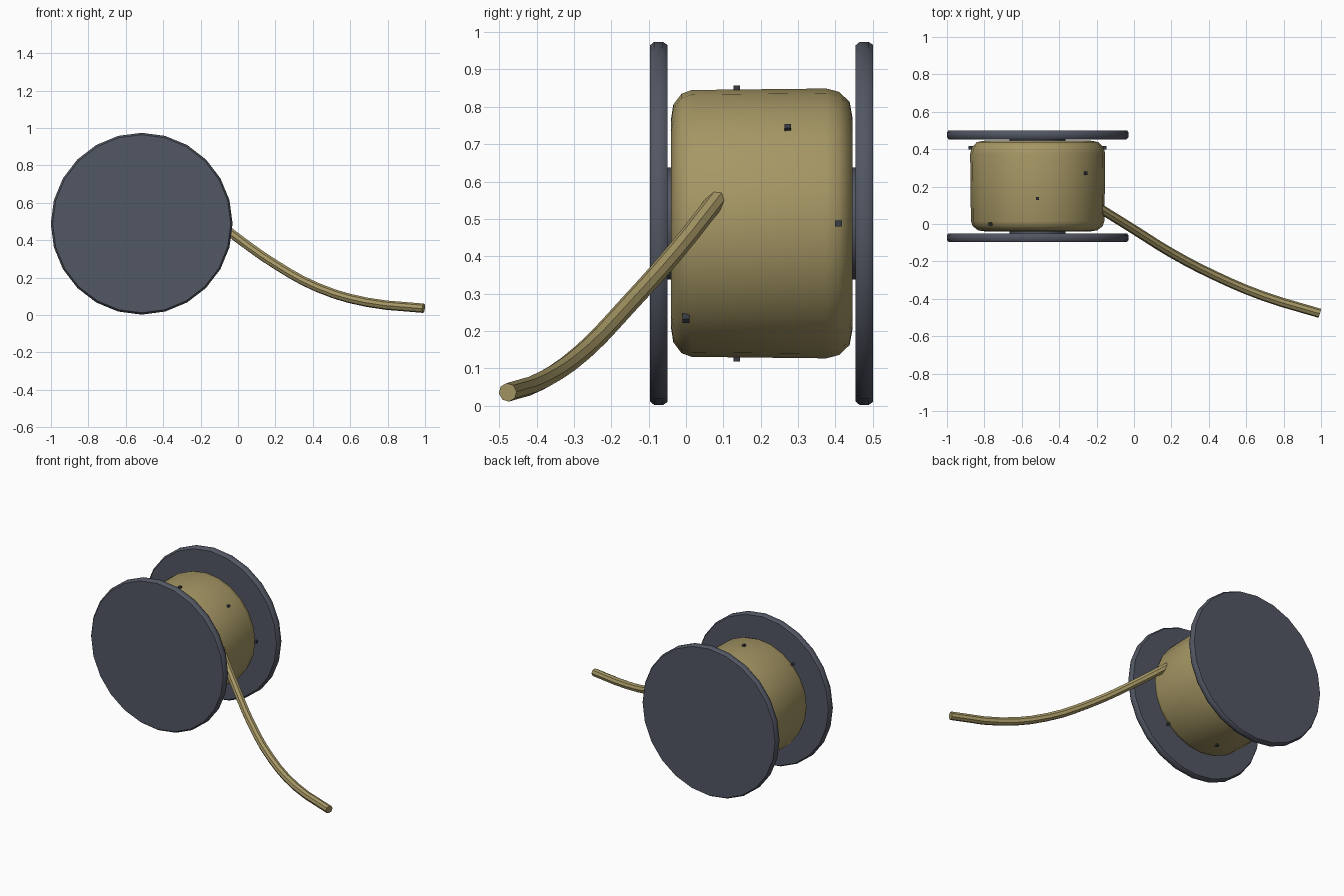
import bpy, bmesh, math
from mathutils import Matrix, Vector

if "Cube" in bpy.data.objects:
    bpy.data.objects.remove(bpy.data.objects["Cube"])

CX, CZ = -0.515, 0.488  # spool axis runs along y


def material(name, rgb):
    m = bpy.data.materials.new(name)
    m.diffuse_color = (*rgb, 1)
    m.use_nodes = True
    m.node_tree.nodes["Principled BSDF"].inputs["Base Color"].default_value = m.diffuse_color
    return m


slate = material("slate", (0.085, 0.095, 0.125))
gold = material("rope_gold", (0.38, 0.31, 0.13))
dark = material("dark_metal", (0.04, 0.045, 0.055))


def finish(bm, name, mat, smooth=True):
    bmesh.ops.recalc_face_normals(bm, faces=bm.faces)
    me = bpy.data.meshes.new(name)
    bm.to_mesh(me)
    bm.free()
    ob = bpy.data.objects.new(name, me)
    me.materials.append(mat)
    bpy.context.collection.objects.link(ob)
    if smooth:
        bpy.ops.object.select_all(action='DESELECT')
        bpy.context.view_layer.objects.active = ob
        ob.select_set(True)
        bpy.ops.object.shade_smooth_by_angle(angle=math.radians(40))
    return ob


def lathe(name, profile, sides, mat):
    """Closed turned solid from (radius, y) points around the spool axis."""
    bm = bmesh.new()
    rings = []
    for r, y in profile:
        rings.append([bm.verts.new((CX + r * math.cos(a), y, CZ + r * math.sin(a)))
                      for a in (math.tau * i / sides for i in range(sides))])
    for a, b in zip(rings, rings[1:]):
        for i in range(sides):
            j = (i + 1) % sides
            bm.faces.new((a[i], a[j], b[j], b[i]))
    bm.faces.new(rings[0])
    bm.faces.new(rings[-1])
    return finish(bm, name, mat)


# End discs
for name, y in (("front_flange", -0.097), ("back_flange", 0.453)):
    lathe(name, [(0.476, y), (0.486, y + 0.012), (0.486, y + 0.035), (0.478, y + 0.047)],
          24, slate)

# Wound rope drum with rounded shoulders, and the core joining the discs
lathe("wound_drum", [(0.28, -0.04), (0.318, -0.034), (0.347, -0.012), (0.357, 0.015),
                     (0.361, 0.375), (0.352, 0.41), (0.325, 0.438), (0.28, 0.446)], 24, gold)
lathe("core", [(0.15, -0.06), (0.15, 0.46)], 16, slate)

# Small pegs stepping along the drum as they go round it
bm = bmesh.new()
for k in range(8):
    a = math.tau * k / 8
    y = (0.408, 0.272, 0.136, 0.0)[k % 4]
    pos = Vector((CX + 0.357 * math.cos(a), y, CZ + 0.357 * math.sin(a)))
    bmesh.ops.create_cube(bm, size=1, matrix=Matrix.Translation(pos)
                          @ Matrix.Rotation(-a, 4, 'Y')
                          @ Matrix.Diagonal((0.024, 0.018, 0.016, 1)))
finish(bm, "pegs", dark, False)

# Loose rope tail trailing to the ground
path = [(-0.185, 0.085, 0.555), (0.0, -0.03, 0.41), (0.2, -0.155, 0.27),
        (0.43, -0.275, 0.145), (0.69, -0.385, 0.068), (0.992, -0.477, 0.036)]
cu = bpy.data.curves.new("rope_tail", 'CURVE')
cu.dimensions = '3D'
cu.bevel_depth = 0.025
cu.bevel_resolution = 2
cu.use_fill_caps = True
cu.resolution_u = 3
sp = cu.splines.new('BEZIER')
sp.bezier_points.add(len(path) - 1)
for p, co in zip(sp.bezier_points, path):
    p.co = co
    p.handle_left_type = p.handle_right_type = 'AUTO'
cu.materials.append(gold)
tail = bpy.data.objects.new("rope_tail", cu)
bpy.context.collection.objects.link(tail)
bpy.ops.object.select_all(action='DESELECT')
bpy.context.view_layer.objects.active = tail
tail.select_set(True)
bpy.ops.object.convert(target='MESH')
bpy.ops.object.shade_smooth_by_angle(angle=math.radians(40))
